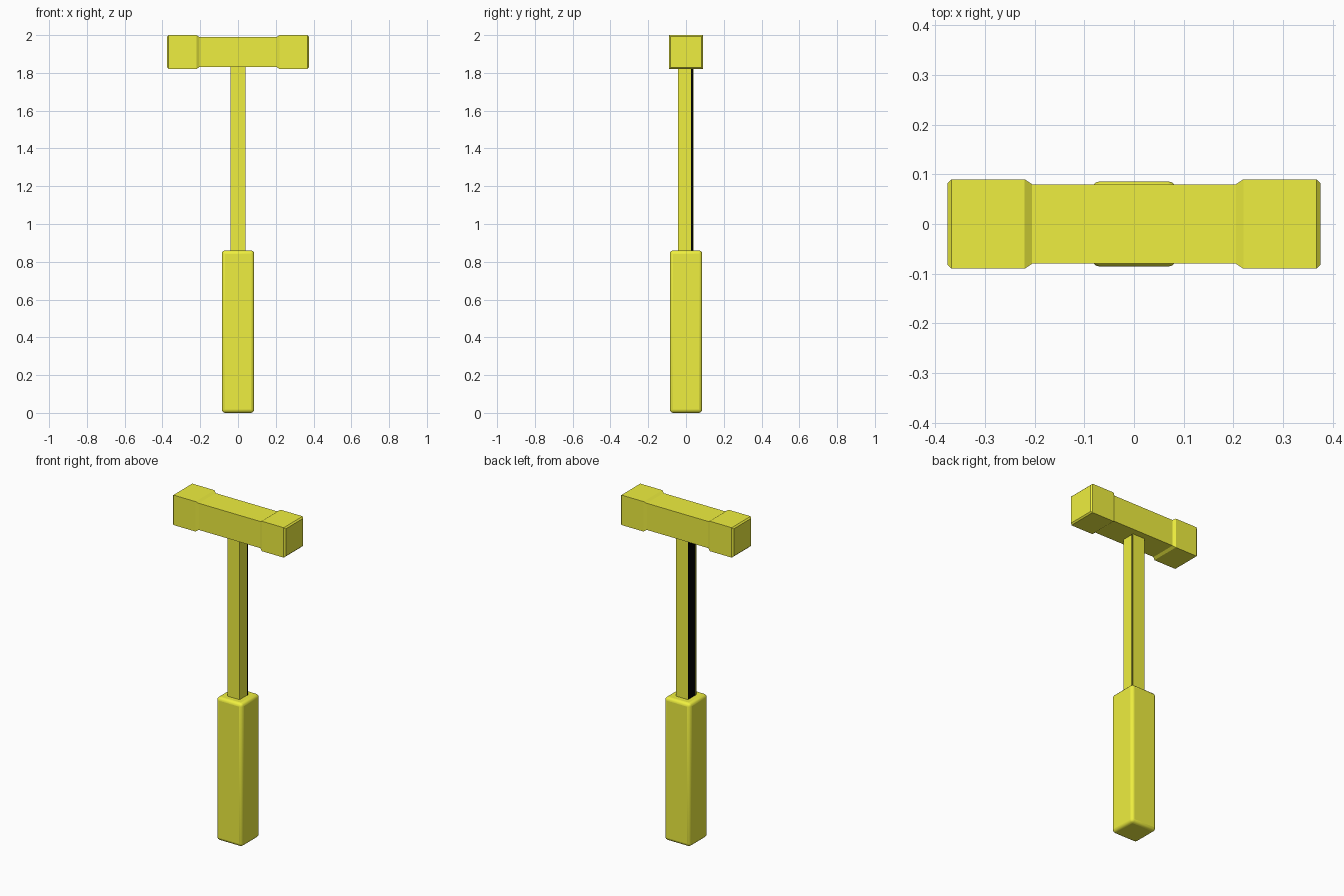
import bpy, bmesh

if "Cube" in bpy.data.objects:
    bpy.data.objects.remove(bpy.data.objects["Cube"])


def material(name, rgb):
    m = bpy.data.materials.new(name)
    m.diffuse_color = (*rgb, 1)
    m.use_nodes = True
    m.node_tree.nodes["Principled BSDF"].inputs["Base Color"].default_value = m.diffuse_color
    return m


yellow = material("yellow", (0.86, 0.86, 0.05))
black = material("black", (0.0, 0.0, 0.0))


def finish(name, bm, mat):
    bmesh.ops.recalc_face_normals(bm, faces=bm.faces)
    me = bpy.data.meshes.new(name)
    bm.to_mesh(me)
    bm.free()
    ob = bpy.data.objects.new(name, me)
    bpy.context.collection.objects.link(ob)
    me.materials.append(mat)
    return ob


def box(name, lo, hi, mat, bevel=0, segments=2):
    bm = bmesh.new()
    bmesh.ops.create_cube(bm, size=1)
    for v in bm.verts:
        v.co = [(a + b) / 2 + c * (b - a) for a, b, c in zip(lo, hi, v.co)]
    ob = finish(name, bm, mat)
    if bevel:
        mod = ob.modifiers.new("bevel", "BEVEL")
        mod.width = bevel
        mod.segments = segments
    return ob


def square_loft(name, rings, z, mat):
    """Square sections (x, half width) joined along x."""
    bm = bmesh.new()
    loops = [[bm.verts.new((x, sy * r, z + sz * r))
              for sy, sz in ((-1, -1), (1, -1), (1, 1), (-1, 1))] for x, r in rings]
    for a, b in zip(loops, loops[1:]):
        for i in range(4):
            j = (i + 1) % 4
            bm.faces.new((a[i], a[j], b[j], b[i]))
    bm.faces.new(loops[0])
    bm.faces.new(loops[-1])
    return finish(name, bm, mat)


# Grip with softened edges
grip = box("grip", (-0.086, -0.086, 0), (0.086, 0.086, 0.86), yellow, 0.018, 3)
bpy.context.view_layer.objects.active = grip
grip.select_set(True)
bpy.ops.object.shade_smooth_by_angle()

# Shaft from grip to head, with dark side strips
box("shaft", (-0.04, -0.042, 0.84), (0.04, 0.04, 1.85), yellow)
box("right_strip", (0.03, 0.026, 0.85), (0.041, 0.037, 1.84), black)
box("left_strip", (-0.041, -0.03, 0.85), (-0.03, 0.037, 1.84), black)

# Double-faced hammer head
half = [(0.205, 0.08), (0.22, 0.09), (0.367, 0.09), (0.375, 0.082)]
square_loft("hammer_head", [(-x, r) for x, r in reversed(half)] + half, 1.91, yellow)
